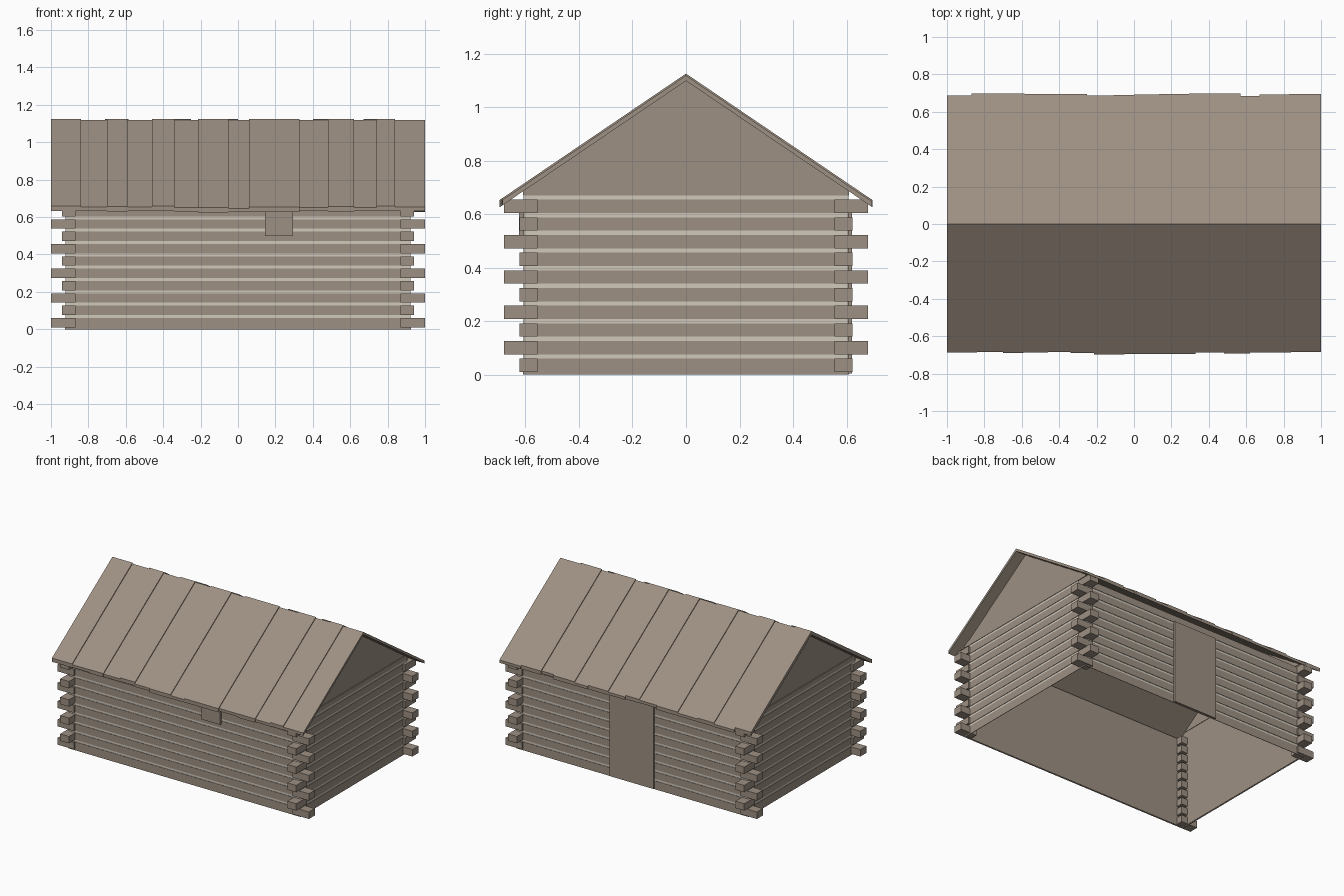
import bpy, bmesh, random
from mathutils import Vector

random.seed(4)
cube = bpy.data.objects.get("Cube")
if cube:
    bpy.data.objects.remove(cube, do_unlink=True)


def material(name, color):
    m = bpy.data.materials.new(name)
    m.use_nodes = True
    m.diffuse_color = (*color, 1)
    m.node_tree.nodes["Principled BSDF"].inputs["Base Color"].default_value = (*color, 1)
    return m


wood = material("weathered wood", (0.34, 0.278, 0.225))
chink = material("pale chinking", (0.63, 0.58, 0.50))


def finish(name, bm, mats):
    bmesh.ops.recalc_face_normals(bm, faces=bm.faces)
    me = bpy.data.meshes.new(name)
    bm.to_mesh(me)
    bm.free()
    for m in mats:
        me.materials.append(m)
    ob = bpy.data.objects.new(name, me)
    bpy.context.collection.objects.link(ob)
    return ob


def add_box(bm, lo, hi):
    verts = bmesh.ops.create_cube(bm, size=1)["verts"]
    lo, hi = Vector(lo), Vector(hi)
    for v in verts:
        v.co = (lo + hi) / 2 + v.co * (hi - lo)


def add_prism(bm, profile, x0, x1):
    """Extrude a (y, z) outline along x."""
    face = bm.faces.new([bm.verts.new((x0, y, z)) for y, z in profile])
    out = bmesh.ops.extrude_face_region(bm, geom=[face])["geom"]
    bmesh.ops.translate(bm, vec=(x1 - x0, 0, 0),
                        verts=[g for g in out if isinstance(g, bmesh.types.BMVert)])


# Main sizes
WX, WY = 0.925, 0.61        # outer log faces
DEPTH = 0.003               # chinking recess
PITCH, LOG = 0.066, 0.05
RIDGE, SLOPE = 1.125, 0.678
THICK = 0.027
GABLE_Z = 0.705


def wall(name, axis, side, count, top):
    """Chinking panel with flat log faces just in front of it."""
    other = 1 - axis
    out, half = (WY, WX) if axis == 0 else (WX, WY)

    def slab(bm, d0, d1, z0, z1, inset):
        lo, hi = [0, 0, z0], [0, 0, z1]
        lo[axis], hi[axis] = -half + inset, half - inset
        lo[other], hi[other] = sorted((side * d0, side * d1))
        add_box(bm, lo, hi)

    bm = bmesh.new()
    slab(bm, out - DEPTH - 0.004, out - DEPTH, 0.004, top, DEPTH)
    bm.normal_update()
    for f in bm.faces:
        f.material_index = int(f.normal[other] * side > 0.5)
    finish(name + "_chinking", bm, [wood, chink])

    bm = bmesh.new()
    for k in range(count):
        z = 0.01 + k * PITCH
        slab(bm, out - DEPTH, out, z if k else 0, min(z + LOG, top), 0)
    finish(name + "_logs", bm, [wood])


wall("front_wall", 0, -1, 10, 0.655)
wall("back_wall", 0, 1, 10, 0.655)
wall("left_wall", 1, 1, 11, GABLE_Z)
wall("right_wall", 1, -1, 11, GABLE_Z)

# Crossing log ends, alternating direction at each course
bm = bmesh.new()
for sx in (-1, 1):
    for sy in (-1, 1):
        for k in range(10):
            z = 0.01 + k * PITCH
            ex, ey = (1.0, 0.622) if k % 2 == 0 else (0.94, 0.68)
            xs, ys = sorted((sx * 0.87, sx * ex)), sorted((sy * 0.555, sy * ey))
            add_box(bm, (xs[0], ys[0], z), (xs[1], ys[1], z + LOG))
finish("corner_log_ends", bm, [wood])

# Gable ends under the roof
apex = RIDGE - THICK
y_base = (apex - GABLE_Z) / SLOPE
for name, side in (("left_gable", 1), ("right_gable", -1)):
    bm = bmesh.new()
    add_prism(bm, [(-y_base, GABLE_Z), (y_base, GABLE_Z), (0, apex)],
              side * (WX - 0.01), side * (WX - 0.004))
    finish(name, bm, [wood])

# Roof boards of uneven height and length, with upright ends at the eaves
FRONT = (-1, -.84, -.70, -.59, -.46, -.34, -.215, -.05, .06, .33, .48, .62, .74, .84, 1)
BACK = (-1, -.87, -.71, -.585, -.42, -.25, -.11, 0, .135, .295, .40, .57, .67, .83, 1)
for name, side, edges in (("front_roof_boards", -1, FRONT), ("back_roof_boards", 1, BACK)):
    bm = bmesh.new()
    for i, (x0, x1) in enumerate(zip(edges, edges[1:])):
        end = random.uniform(0.684, 0.699)
        top = RIDGE - 0.007 * (i % 2)
        add_prism(bm, [(0, top), (side * end, top - SLOPE * end),
                       (side * end, apex - SLOPE * end), (0, apex)], x0, x1)
    finish(name, bm, [wood])

# Back door and small front shutter
bm = bmesh.new()
add_box(bm, (-0.175, WY - 0.002, 0.005), (0.175, 0.621, 0.605))
finish("back_door", bm, [wood])
bm = bmesh.new()
add_box(bm, (0.145, -0.624, 0.50), (0.295, -WY + 0.002, 0.65))
finish("front_shutter", bm, [wood])
